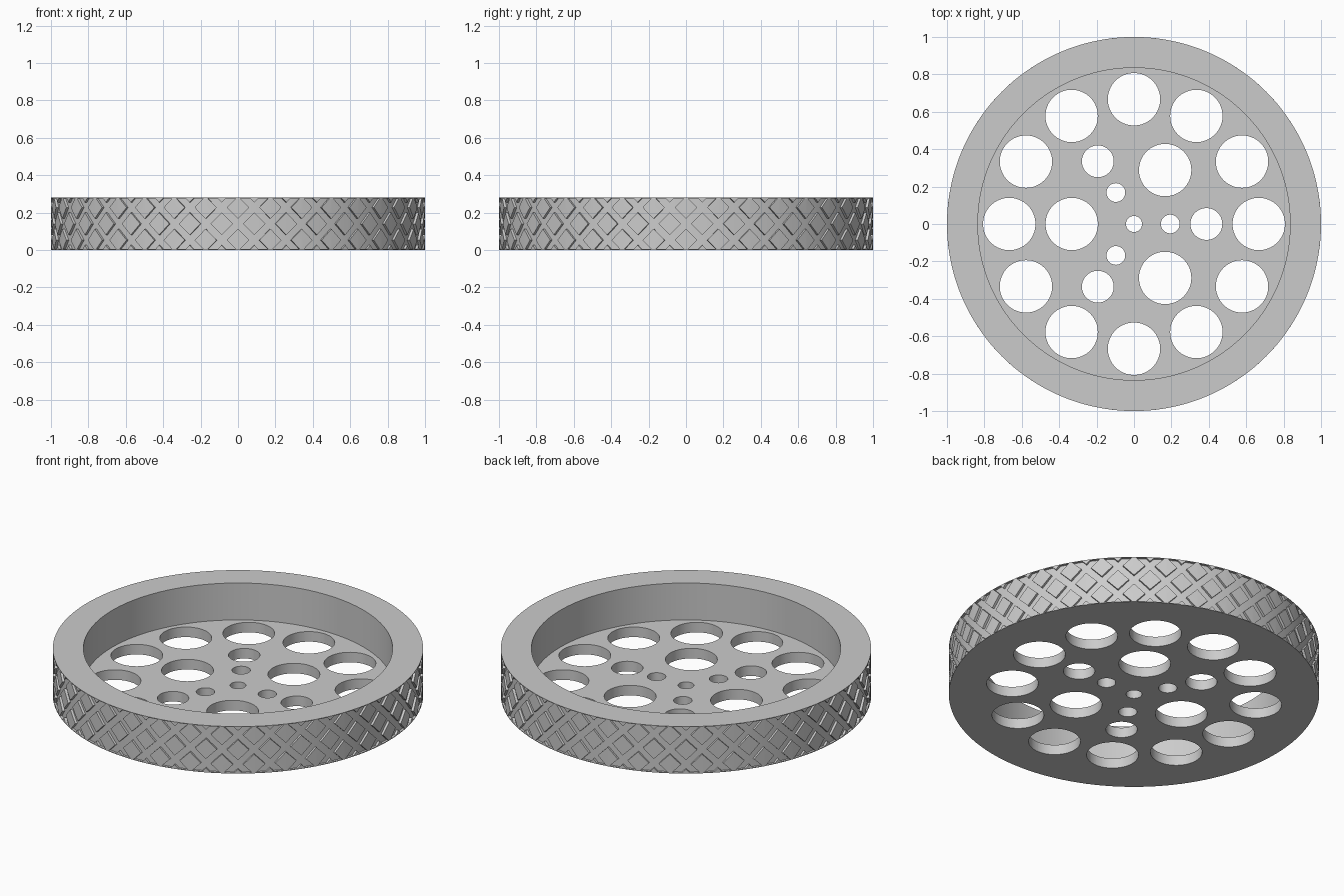
import bpy, bmesh
from math import pi, cos, sin, radians
from mathutils import Vector

cube = bpy.data.objects.get("Cube")
if cube:
    bpy.data.objects.remove(cube)

HEIGHT, FLOOR, INNER, GROOVE, LIP = 0.28, 0.06, 0.835, 0.986, 0.004
AXLE = 0.043
SEGMENTS = 144
BLOCKS = 36          # tread blocks in one row
HALF = 0.06          # half size of a tread block

grey = bpy.data.materials.new("plain_grey")
grey.use_nodes = True
colour = (0.6, 0.6, 0.6, 1)
grey.diffuse_color = colour
grey.node_tree.nodes["Principled BSDF"].inputs["Base Color"].default_value = colour


def make_object(name, bm):
    bmesh.ops.recalc_face_normals(bm, faces=bm.faces)
    mesh = bpy.data.meshes.new(name)
    bm.to_mesh(mesh)
    bm.free()
    mesh.materials.append(grey)
    obj = bpy.data.objects.new(name, mesh)
    bpy.context.collection.objects.link(obj)
    return obj


def activate(obj):
    bpy.ops.object.select_all(action='DESELECT')
    obj.select_set(True)
    bpy.context.view_layer.objects.active = obj


def polar(r, angle, z):
    return Vector((r * cos(angle), r * sin(angle), z))


# Dished wheel body, turned from one closed profile with an axle bore
profile = [(AXLE, 0), (1, 0), (1, LIP), (GROOVE, LIP), (GROOVE, HEIGHT - LIP),
           (1, HEIGHT - LIP), (1, HEIGHT), (INNER, HEIGHT), (INNER, FLOOR), (AXLE, FLOOR)]
bm = bmesh.new()
ring = [bm.verts.new((r, 0, z)) for r, z in profile]
edges = [bm.edges.new((v, ring[i - 1])) for i, v in enumerate(ring)]
bmesh.ops.spin(bm, geom=ring + edges, cent=(0, 0, 0), axis=(0, 0, 1),
               angle=2 * pi, steps=SEGMENTS)
bmesh.ops.remove_doubles(bm, verts=bm.verts, dist=0.0001)
wheel = make_object("wheel_body", bm)

# Round holes through the floor: count, ring radius, hole radius, first angle
hole_rings = [(12, 0.667, 0.14, 0), (3, 0.333, 0.14, 60),
              (3, 0.387, 0.085, 0), (3, 0.194, 0.05, 0)]
bm = bmesh.new()
for count, ring_radius, radius, start in hole_rings:
    for i in range(count):
        made = bmesh.ops.create_cone(bm, cap_ends=True, segments=64, radius1=radius,
                                     radius2=radius, depth=0.2)
        place = polar(ring_radius, radians(start) + 2 * pi * i / count, FLOOR / 2)
        bmesh.ops.translate(bm, verts=made["verts"], vec=place)
cutter = make_object("hole_cutter", bm)
cutter.hide_render = True
cut = wheel.modifiers.new("holes", 'BOOLEAN')
cut.operation = 'DIFFERENCE'
cut.solver = 'EXACT'
cut.object = cutter
activate(wheel)
bpy.ops.object.modifier_apply(modifier=cut.name)
bpy.data.objects.remove(cutter)

# Raised diamond tread blocks in staggered rows, leaving crossing grooves
bm = bmesh.new()
step = 2 * pi / BLOCKS
for row in range(-2, 3):
    zc = HEIGHT / 2 + row * step / 2
    for i in range(BLOCKS):
        a = radians(-90) + step * (i + (0.5 if row % 2 == 0 else 0))
        outline = [(a, zc - HALF), (a + HALF, zc), (a, zc + HALF), (a - HALF, zc)]
        inner = [bm.verts.new(polar(0.97, t, z)) for t, z in outline]
        outer = [bm.verts.new(polar(1, t, z)) for t, z in outline]
        bm.faces.new(outer[:3])
        bm.faces.new((outer[2], outer[3], outer[0]))
        for k in range(4):
            bm.faces.new((inner[k - 1], inner[k], outer[k], outer[k - 1]))

# Trim the outer rows against the rim lips
for z, side in ((LIP, -1), (HEIGHT - LIP, 1)):
    bmesh.ops.bisect_plane(bm, geom=bm.verts[:] + bm.edges[:] + bm.faces[:],
                           plane_co=(0, 0, z), plane_no=(0, 0, side), clear_outer=True)
tread = make_object("tread_blocks", bm)

for obj in (wheel, tread):
    activate(obj)
    bpy.ops.object.shade_smooth_by_angle(angle=radians(30))
